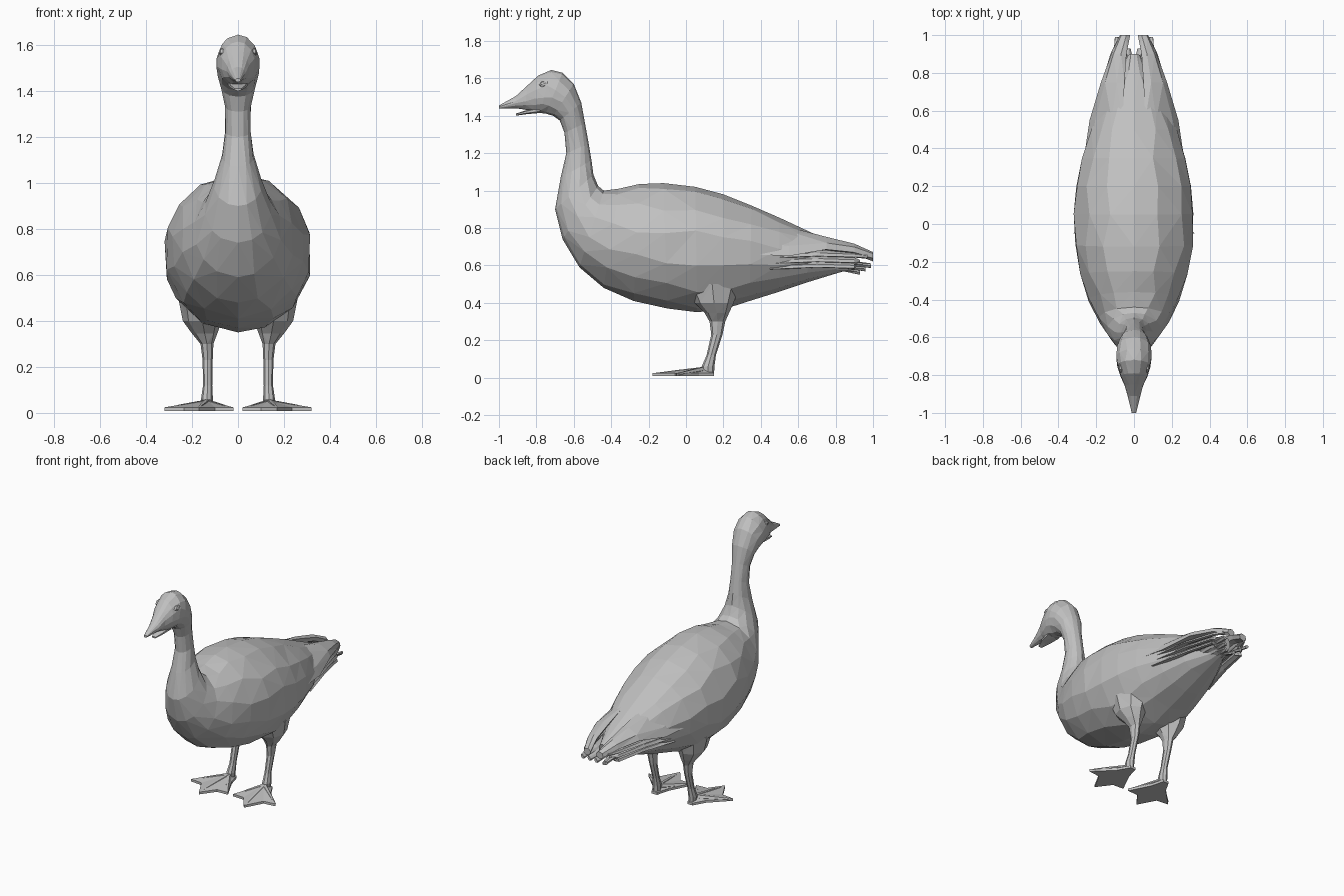
import bpy, bmesh, math, random
from mathutils import Vector

random.seed(4)
cube = bpy.data.objects.get("Cube")
if cube:
    bpy.data.objects.remove(cube, do_unlink=True)

grey = bpy.data.materials.new("plumage grey")
grey.use_nodes = True
colour = (0.53, 0.53, 0.53, 1)
grey.diffuse_color = colour
grey.node_tree.nodes["Principled BSDF"].inputs["Base Color"].default_value = colour


def finish(name, bm):
    """Turn a bmesh into a flat shaded, faceted object."""
    bmesh.ops.triangulate(bm, faces=bm.faces[:], quad_method="SHORT_EDGE")
    bmesh.ops.recalc_face_normals(bm, faces=bm.faces[:])
    mesh = bpy.data.meshes.new(name)
    bm.to_mesh(mesh)
    bm.free()
    mesh.materials.append(grey)
    obj = bpy.data.objects.new(name, mesh)
    bpy.context.collection.objects.link(obj)
    return obj


def loft(name, rings, sides=8, wobble=0.0):
    """Skin elliptical rings, each given as centre, first half axis, second half axis."""
    bm = bmesh.new()
    loops = []
    for centre, a, b in rings:
        loop = []
        for k in range(sides):
            angle = math.tau * k / sides
            if k % (sides // 2):
                angle += random.uniform(-wobble, wobble)
            loop.append(bm.verts.new(centre + a * math.cos(angle) + b * math.sin(angle)))
        loops.append(loop)
    for p, q in zip(loops, loops[1:]):
        for k in range(sides):
            n = (k + 1) % sides
            bm.faces.new((p[k], p[n], q[n], q[k]))
    bm.faces.new(loops[0])
    bm.faces.new(loops[-1])
    return finish(name, bm)


def spine_rings(sections):
    """Sections hold top y, top z, bottom y, bottom z, half width."""
    rings = []
    for yt, zt, yb, zb, w in sections:
        top, low = Vector((0, yt, zt)), Vector((0, yb, zb))
        rings.append(((top + low) / 2, (top - low) / 2, Vector((w, 0, 0))))
    return rings


def blade(name, side, edges, thick, sides=6):
    """Feather between pairs of edge points, mirrored by side."""
    rings = []
    for inner, outer in edges:
        p, q = Vector(inner), Vector(outer)
        p.x *= side
        q.x *= side
        a = (q - p) / 2
        normal = Vector((0, 1, 0)).cross(a).normalized()
        rings.append(((p + q) / 2, a, normal * thick))
    return loft(name, rings, sides)


# Body, neck, head and upper bill in one skin
loft("body_neck_and_head", spine_rings([
    (.9, .67, .88, .58, .035), (.8, .715, .78, .55, .08), (.65, .785, .65, .51, .165),
    (.5, .855, .5, .46, .23), (.35, .92, .34, .41, .28), (.2, .98, .2, .365, .31),
    (.05, 1.02, .06, .35, .325), (-.12, 1.04, -.1, .37, .32), (-.25, 1.035, -.28, .41, .288),
    (-.36, 1.01, -.44, .48, .245), (-.44, 1, -.57, .59, .19), (-.47, 1.025, -.66, .74, .145),
    (-.495, 1.085, -.7, .9, .105), (-.505, 1.16, -.67, 1.07, .07), (-.52, 1.25, -.64, 1.2, .056),
    (-.54, 1.36, -.65, 1.31, .057), (-.56, 1.47, -.675, 1.375, .076),
    (-.6, 1.57, -.71, 1.4, .091), (-.66, 1.63, -.75, 1.412, .095),
    (-.72, 1.645, -.78, 1.415, .09), (-.79, 1.615, -.82, 1.42, .073),
    (-.85, 1.56, -.86, 1.433, .05), (-.91, 1.505, -.91, 1.44, .034),
    (-1, 1.455, -1, 1.438, .012)]), 14, .09)

# Lower bill, slightly open
loft("lower_bill", spine_rings([
    (-.78, 1.45, -.78, 1.415, .05), (-.86, 1.428, -.86, 1.408, .035),
    (-.91, 1.412, -.91, 1.4, .015)]), 6)

for side, label in ((1, "left"), (-1, "right")):
    # Eye, a low faceted bump
    loft(label + "_eye", [
        (Vector((side * x, -.755, 1.568)), Vector((0, r, r * .1)), Vector((0, 0, r * .6)))
        for x, r in ((.06, .034), (.077, .028), (.083, .012))], 6)

    # Folded wing tapering to a drooping tip
    blade(label + "_wing", side, [
        ((.07, .35, .87), (.265, .35, .66)), ((.06, .55, .805), (.235, .55, .65)),
        ((.05, .75, .75), (.175, .75, .685)), ((.04, .9, .705), (.12, .9, .67)),
        ((.02, 1, .655), (.075, 1, .638))], .025)

    # Flight feathers along the lower edge of the wing
    for i in range(3):
        drop, end = .03 * i, .97 - .04 * i
        blade(f"{label}_flight_feather_{i + 1}", side, [
            ((.15, .45, .67 - drop), (.235, .45, .64 - drop)),
            ((.12, .7, .68 - drop), (.185 - drop / 4, .7, .65 - drop)),
            ((.08, .9, .67 - drop), (.125, .9, .645 - drop)),
            ((.07, end, .655 - drop), (.09, end, .64 - drop))], .012)

    # Tail feathers fanned under the wing tips
    for i in range(3):
        x, z, end = .02 + .03 * i, .56 + .018 * i, .93 + .03 * i
        blade(f"{label}_tail_feather_{i + 1}", side, [
            ((x - .02, .6, z + .01), (x + .06, .6, z + .02)),
            ((x - .02, .85, z + .01), (x + .035, .85, z + .03)),
            ((x, end, z - .01), (x + .02, end, z + .015))], .01)

    # Thigh, hock and shank: height, x, y, half width, half depth
    loft(label + "_leg", [
        (Vector((side * x, y, z)), Vector((w, 0, 0)), Vector((0, d, 0)))
        for z, x, y, w, d in (
            (.5, .15, .14, .11, .15), (.4, .155, .15, .085, .105), (.345, .145, .165, .055, .065),
            (.3, .135, .168, .028, .042), (.23, .132, .165, .022, .03),
            (.12, .132, .135, .02, .025), (.06, .135, .118, .026, .034),
            (.012, .135, .118, .022, .032))], 8)

    # Webbed foot: three toes with scalloped webs, raised at the ankle
    outline = [(.115, .15), (.155, .15), (.2, .07), (.32, -.05), (.235, -.06),
               (.17, -.18), (.1, -.085), (.02, -.08), (.09, .06)]
    bm = bmesh.new()
    low = [bm.verts.new((side * x, y, .008)) for x, y in outline]
    high = [bm.verts.new((side * x, y, .024)) for x, y in outline]
    ankle = bm.verts.new((side * .135, .085, .055))
    bm.faces.new(low)
    for k in range(len(outline)):
        n = (k + 1) % len(outline)
        bm.faces.new((low[k], low[n], high[n], high[k]))
        bm.faces.new((high[k], high[n], ankle))
    finish(label + "_foot", bm)

    # Toe ridges over the web
    for i, (x, y) in enumerate(((.305, -.04), (.17, -.165), (.035, -.07))):
        start, end = Vector((side * .135, .09, .04)), Vector((side * x, y, .018))
        across = (end - start).cross(Vector((0, 0, 1))).normalized()
        loft(f"{label}_toe_{i + 1}", [
            (start.lerp(end, t), across * r, Vector((0, 0, r)))
            for t, r in ((0, .02), (.6, .014), (1, .008))], 6)
